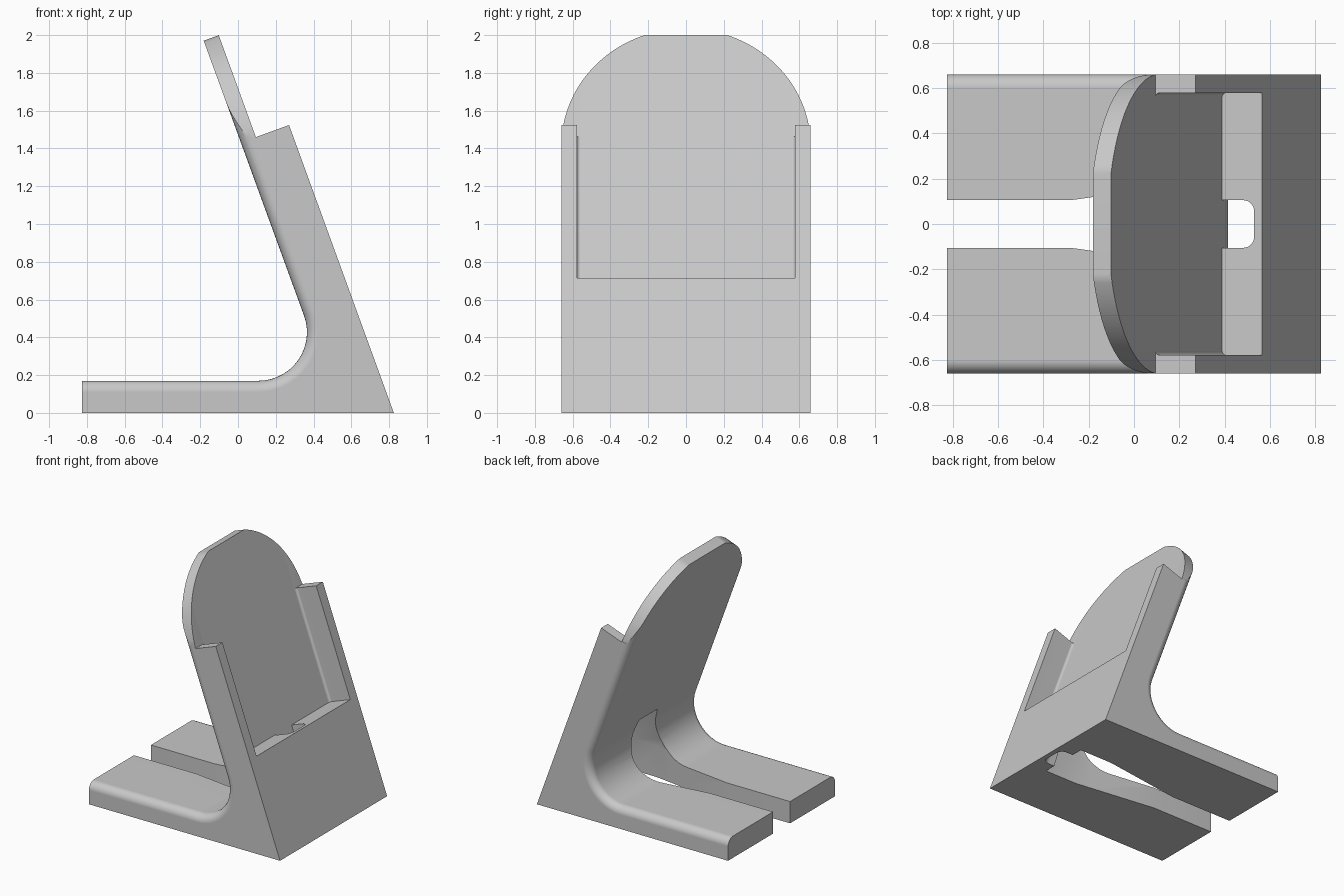
import bpy, bmesh, math
from mathutils import Vector

cube = bpy.data.objects.get("Cube")
if cube:
    bpy.data.objects.remove(cube, do_unlink=True)

HALF = 0.66                       # half width of the stand
TILT = math.radians(20)
UP = Vector((-math.sin(TILT), 0, math.cos(TILT)))     # along the backrest
OUT = Vector((math.cos(TILT), 0, math.sin(TILT)))     # away from the backrest
ORIGIN = Vector((0.389, 0, 0.651))                    # inner corner of the ledge
ARM, PLATE = 0.187, 0.085         # arm depth, backrest thickness
ARM_TOP, TOP = 0.861, 1.435

grey = bpy.data.materials.new("light grey")
grey.use_nodes = True
grey.diffuse_color = (0.58, 0.58, 0.58, 1)
grey.node_tree.nodes["Principled BSDF"].inputs["Base Color"].default_value = (0.58, 0.58, 0.58, 1)


def tilted(n, s, y=0):
    return ORIGIN + OUT * n + UP * s + Vector((0, y, 0))


def flat(x, z, y=0):
    return Vector((x, y, z))


def prism(name, points, sweep, round_edges=None, radius=0.0, segments=6):
    """Sweep a polygon; round the edges picked by a rule."""
    bm = bmesh.new()
    base = bm.faces.new([bm.verts.new(p) for p in points])
    swept = bmesh.ops.extrude_face_region(bm, geom=[base])["geom"]
    bmesh.ops.translate(bm, vec=sweep, verts=[v for v in swept if isinstance(v, bmesh.types.BMVert)])
    bmesh.ops.recalc_face_normals(bm, faces=bm.faces[:])
    if round_edges:
        bmesh.ops.bevel(bm, geom=[e for e in bm.edges if round_edges(e)], offset=radius,
                        segments=segments, profile=0.5, affect='EDGES')
    return finish(name, bm)


def finish(name, bm):
    bmesh.ops.recalc_face_normals(bm, faces=bm.faces[:])
    mesh = bpy.data.meshes.new(name)
    bm.to_mesh(mesh)
    bm.free()
    mesh.materials.append(grey)
    obj = bpy.data.objects.new(name, mesh)
    bpy.context.collection.objects.link(obj)
    return obj


# side profile: base, sloped back, arm step, backrest and inner bend
R = 0.257
bend = [flat(0.108 + R * math.cos(a), 0.427 + R * math.sin(a))
        for a in [TILT - math.radians(110) * i / 14 for i in range(15)]]
inner = [tilted(-PLATE, TOP)] + bend + [flat(-0.825, 0.17)]
profile = [flat(-0.825, 0), flat(0.825, 0), tilted(ARM, ARM_TOP), tilted(0, ARM_TOP),
           tilted(0, TOP)] + inner


def on_inner_rim(edge):
    """Edges of the inner surface that run along either side."""
    a, b = [v.co for v in edge.verts]
    if abs(a.y - b.y) > 0.01:
        return False
    return all(min((Vector((p.x, 0, p.z)) - q).length for q in inner) < 1e-4 for p in (a, b))


stand = prism("phone_stand", [p - Vector((0, HALF, 0)) for p in profile],
              Vector((0, 2 * HALF, 0)), on_inner_rim, 0.06)

cutters = []


# open-topped pocket between the two arms
def along_plate(e):
    a, b = [v.co - ORIGIN for v in e.verts]
    return abs(a.dot(OUT)) < 1e-4 and abs(b.dot(OUT)) < 1e-4 and abs(a.y - b.y) < 1e-4


P = 0.578
cutters.append(prism("pocket_cutter", [tilted(n, s, -P) for n, s in
                     ((0, 0), (0.4, 0), (0.4, 1.2), (0, 1.2))],
                     Vector((0, 2 * P, 0)), along_plate, 0.018, 4))

# rounded top corners of the backrest
for side in (-1, 1):
    arc = [(side * HALF * math.cos(a), 0.813 + HALF * math.sin(a))
           for a in [math.radians(5 + 66 * i / 16) for i in range(17)]]
    outline = arc + [(arc[-1][0], 1.6), (side * 0.8, 1.6), (side * 0.8, arc[0][1])]
    cutters.append(prism("corner_cutter", [tilted(-0.3, s, y) for y, s in outline], OUT * 0.6))

# straight cable slot through the base and bend
W = 0.105
cutters.append(prism("slot_cutter", [flat(x, z, -W) for x, z in
                     ((-0.9, -0.1), (0.7, -0.1), (0.48, 0.58), (-0.9, 0.58))],
                     Vector((0, 2 * W, 0))))


# leaning hole through the ledge
def hole_corner(e):
    a, b = [v.co - ORIGIN for v in e.verts]
    return a.dot(OUT) > 0.1 and b.dot(OUT) > 0.1 and abs(a.y - b.y) < 1e-4


cutters.append(prism("hole_cutter", [tilted(n, s, -W) for n, s in
                     ((0, -0.9), (0.15, -0.9), (0.15, 0.03), (0, 0.03))],
                     Vector((0, 2 * W, 0)), hole_corner, 0.05))

# flared plug chamber under the ledge
bm = bmesh.new()
for x, z, w in ((-0.28, -0.05, W), (0.4, -0.05, 0.2), (0.69, -0.05, 0.2), (-0.28, 0.2, W),
                (0.36, 0.25, 0.19), (0.6, 0.25, 0.19), (0.25, 0.575, 0.115), (0.47, 0.575, 0.115)):
    for side in (-1, 1):
        bm.verts.new((x, side * w, z))
bmesh.ops.convex_hull(bm, input=bm.verts[:])
cutters.append(finish("chamber_cutter", bm))

# cut everything, then bake the result
for cutter in cutters:
    cutter.hide_render = True
    mod = stand.modifiers.new(cutter.name, 'BOOLEAN')
    mod.operation, mod.solver, mod.object = 'DIFFERENCE', 'EXACT', cutter
graph = bpy.context.evaluated_depsgraph_get()
baked = bpy.data.meshes.new_from_object(stand.evaluated_get(graph))
stand.modifiers.clear()
stand.data = baked
baked.materials.clear()
baked.materials.append(grey)
for cutter in cutters:
    bpy.data.objects.remove(cutter, do_unlink=True)

# smooth fillets, crisp corners
bpy.ops.object.select_all(action='DESELECT')
stand.select_set(True)
bpy.context.view_layer.objects.active = stand
bpy.ops.object.shade_smooth_by_angle(angle=math.radians(25))
weighted = stand.modifiers.new("flat_normals", 'WEIGHTED_NORMAL')
weighted.keep_sharp = True
